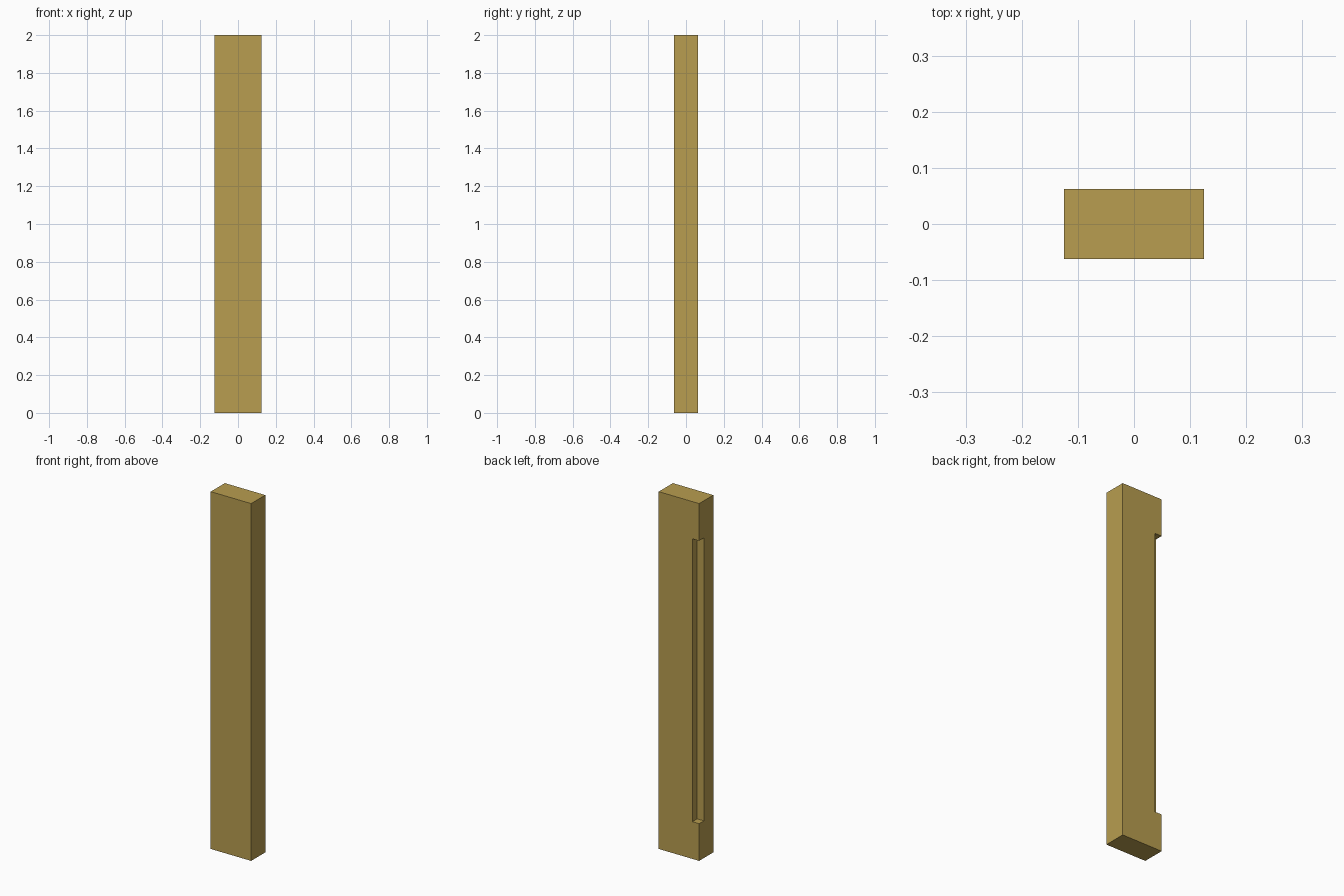
import bpy

if "Cube" in bpy.data.objects:
    bpy.data.objects.remove(bpy.data.objects["Cube"])

U = 1 / 24  # the plank is 6 x 3 x 48 of these units


def box(name, size, centre):
    bpy.ops.mesh.primitive_cube_add(size=1, location=centre)
    obj = bpy.context.object
    obj.name = name
    obj.scale = size
    bpy.ops.object.transform_apply(location=True, rotation=False, scale=True)
    return obj


# Upright plank
plank = box("plank", (6 * U, 3 * U, 48 * U), (0, 0, 24 * U))

# Cutter for the long stopped rebate along the back left edge
cutter = box("rebate_cutter", (2 * U, 2 * U, 38 * U), (-3 * U, 1.5 * U, 24 * U))
cutter.hide_render = True
cutter.display_type = 'WIRE'

rebate = plank.modifiers.new("rebate", 'BOOLEAN')
rebate.operation = 'DIFFERENCE'
rebate.solver = 'EXACT'
rebate.object = cutter

# Pale wood colour
wood = bpy.data.materials.new("wood")
wood.diffuse_color = (0.48, 0.34, 0.08, 1)
wood.use_nodes = True
wood.node_tree.nodes["Principled BSDF"].inputs["Base Color"].default_value = wood.diffuse_color
plank.data.materials.append(wood)
